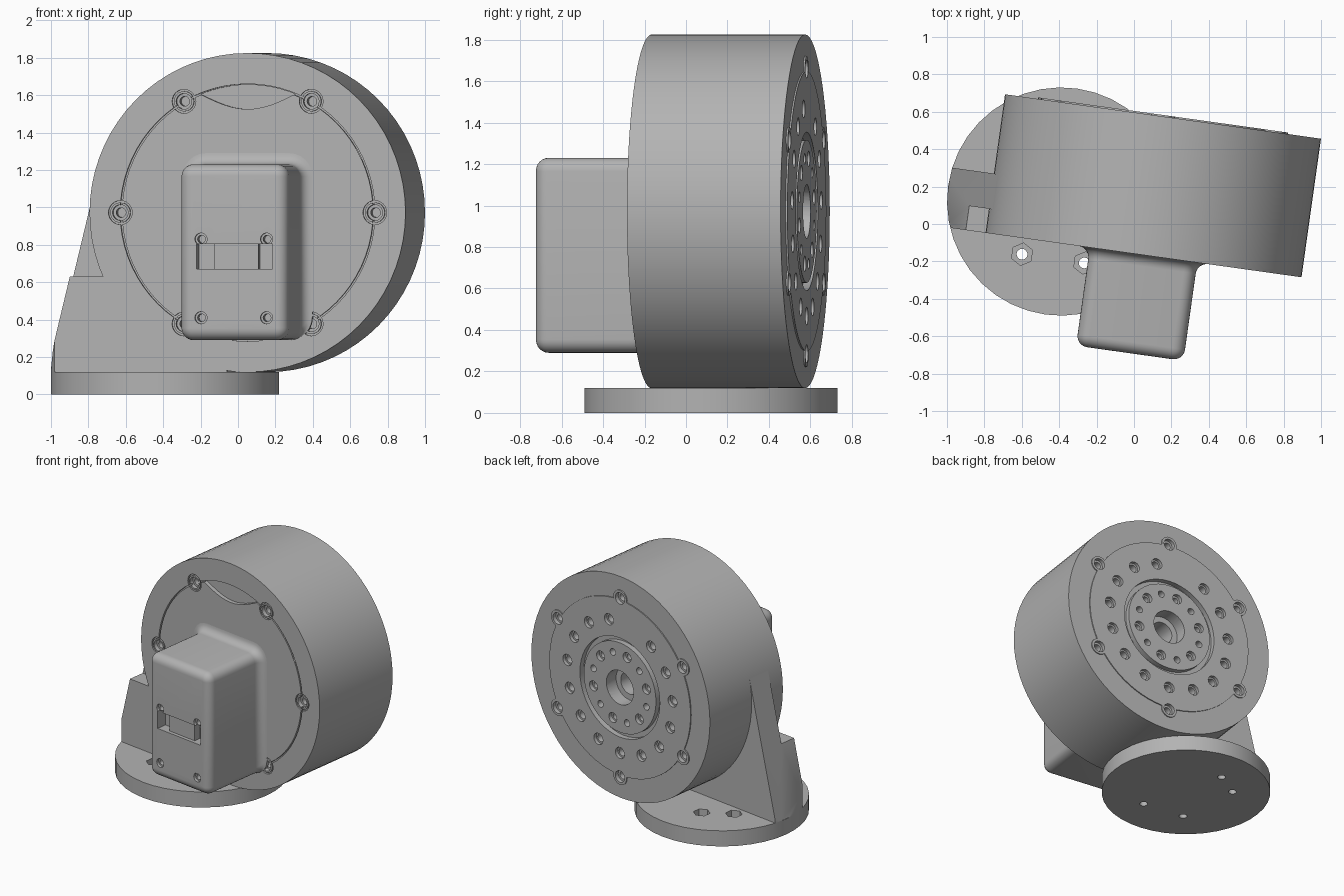
import bpy, bmesh
from math import sin, cos, pi, radians
from mathutils import Matrix

if "Cube" in bpy.data.objects:
    bpy.data.objects.remove(bpy.data.objects["Cube"], do_unlink=True)

grey = bpy.data.materials.new("plain grey")
grey.use_nodes = True
grey.diffuse_color = (0.45, 0.45, 0.45, 1)
grey.node_tree.nodes["Principled BSDF"].inputs["Base Color"].default_value = grey.diffuse_color

# The drum is turned a little about the vertical axis
PLACE = Matrix.Translation((0.051, -0.166, 0)) @ Matrix.Rotation(radians(-8), 4, 'Z')
R, DEPTH, CZ = 0.853, 0.748, 0.972
BASE_X, BASE_Y, BASE_R, BASE_H = -0.476, 0.222, 0.61, 0.12
FACE = DEPTH + 0.008


def make(name, bm):
    bmesh.ops.remove_doubles(bm, verts=bm.verts, dist=1e-5)
    bmesh.ops.recalc_face_normals(bm, faces=bm.faces)
    mesh = bpy.data.meshes.new(name)
    bm.to_mesh(mesh)
    bm.free()
    mesh.materials.append(grey)
    obj = bpy.data.objects.new(name, mesh)
    bpy.context.collection.objects.link(obj)
    return obj


def lathe(bm, profile, x=0, z=0, n=24):
    """Turn a closed (radius, y) profile around an axis along y."""
    rings = [[bm.verts.new((x + r * cos(2 * pi * i / n), y, z + r * sin(2 * pi * i / n)))
              for i in range(n)] for r, y in profile]
    for a, b in zip(rings, rings[1:] + rings[:1]):
        if a[0].co == b[0].co or (a[0].co.x == x and b[0].co.x == x):
            continue
        for i in range(n):
            j = (i + 1) % n
            bm.faces.new((a[i], a[j], b[j], b[i]))


def bore(bm, x, z, y, way, steps, n=20):
    """Stepped round hole: steps are (radius, depth) pairs."""
    profile, top = [(0, y - 0.03 * way)], -0.03
    for r, d in steps:
        profile += [(r, y + top * way), (r, y + d * way)]
        top = d
    lathe(bm, profile + [(0, y + top * way)], x, z, n)


def prism(bm, points, y0, y1):
    front = [bm.verts.new((x, y0, z)) for x, z in points]
    back = [bm.verts.new((x, y1, z)) for x, z in points]
    bm.faces.new(front)
    bm.faces.new(back[::-1])
    for i in range(len(points)):
        j = (i + 1) % len(points)
        bm.faces.new((front[i], back[i], back[j], front[j]))


def box(bm, x0, x1, y0, y1, z0, z1):
    prism(bm, [(x0, z0), (x1, z0), (x1, z1), (x0, z1)], y0, y1)


def post(bm, x, y, z0, z1, r, n):
    bmesh.ops.create_cone(bm, cap_ends=True, segments=n, radius1=r, radius2=r, depth=z1 - z0,
                          matrix=Matrix.Translation((x, y, (z0 + z1) / 2)))


def combine(obj, bm, operation='DIFFERENCE'):
    tool = make("cutter", bm)
    tool.hide_render = True
    mod = obj.modifiers.new("shape", 'BOOLEAN')
    mod.operation, mod.solver, mod.object = operation, 'EXACT', tool
    graph = bpy.context.evaluated_depsgraph_get()
    mesh = bpy.data.meshes.new_from_object(obj.evaluated_get(graph))
    obj.modifiers.clear()
    obj.data = mesh
    bpy.data.objects.remove(tool, do_unlink=True)


def polar(r, degrees):
    return r * cos(radians(degrees)), CZ + r * sin(radians(degrees))


# Drum body with a slightly raised rear plate
bm = bmesh.new()
lathe(bm, [(0, 0), (R, 0), (R, DEPTH), (0.675, DEPTH), (0.675, FACE), (0, FACE)], 0, CZ, 72)
drum = make("drum_housing", bm)
bm = bmesh.new()
for k in range(6):
    lathe(bm, [(0, 0.7), (0.063, 0.7), (0.063, FACE), (0, FACE)], *polar(0.687, 30 + 60 * k))
combine(drum, bm, 'UNION')

# Front cover seam and screw rims
bm = bmesh.new()
lathe(bm, [(0.678, -0.02), (0.688, -0.02), (0.688, 0.02), (0.678, 0.02)], 0, CZ, 72)
combine(drum, bm)
bm = bmesh.new()
for k in range(6):
    lathe(bm, [(0.054, -0.02), (0.064, -0.02), (0.064, 0.015), (0.054, 0.015)],
          *polar(0.687, 60 * k))
combine(drum, bm)

# Lens-shaped relief near the top of the cover
bm = bmesh.new()
upper = [polar(0.683, 68 + 44 * i / 12) for i in range(13)]
lower = [(-0.256 + 0.512 * i / 12, 1.605 - 0.08 * sin(pi * i / 12)) for i in range(1, 12)]
prism(bm, upper + lower, -0.02, 0.03)
combine(drum, bm)

# Screw holes, rear bolt circles, hub groove and centre bore
bm = bmesh.new()
for k in range(6):
    bore(bm, *polar(0.687, 60 * k), 0, 1, [(0.042, 0.03), (0.026, 0.09)])
    bore(bm, *polar(0.687, 30 + 60 * k), FACE, -1, [(0.044, 0.03), (0.028, 0.09)])
for k in range(15):
    if k != 3:
        bore(bm, *polar(0.505, 30 + 24 * k), FACE, -1, [(0.043, 0.025), (0.03, 0.09)])
for k in range(12):
    steps = [(0.038, 0.03), (0.024, 0.09)] if k % 2 else [(0.026, 0.08)]
    bore(bm, *polar(0.262, 15 + 30 * k), FACE, -1, steps)
lathe(bm, [(0.345, 0.8), (0.382, 0.8), (0.382, 0.716), (0.345, 0.716)], 0, CZ, 48)
bore(bm, 0, CZ, FACE, -1, [(0.13, 0.1), (0.085, 0.32)], 32)
combine(drum, bm)

# Round base with hexagonal nut pockets
bm = bmesh.new()
post(bm, BASE_X, BASE_Y, 0, BASE_H, BASE_R, 40)
base = make("base_disc", bm)
spots = [(-0.168, -0.308), (0.168, -0.308), (-0.284, 0.18), (-0.105, 0.318)]
for r, n, bottom in ((0.06, 6, 0.06), (0.029, 16, -0.05)):
    bm = bmesh.new()
    for x, y in spots:
        post(bm, BASE_X + x, BASE_Y + y, bottom, 0.2, r, n)
    combine(base, bm)

# Support bracket: tangent to the drum, trimmed to the base outline, with a step
bm = bmesh.new()
arc = [polar(R - 0.001, 166.4 + 96 * i / 24) for i in range(25)]
prism(bm, [(-1.083, BASE_H)] + arc + [(-0.11, BASE_H)], 0, 0.32)
bracket = make("support_bracket", bm)
bm = bmesh.new()
post(bm, BASE_X, BASE_Y, 0, 2, BASE_R, 40)
combine(bracket, bm, 'INTERSECT')
bm = bmesh.new()
box(bm, -1.3, -0.5, -0.1, 0.13, 0.63, 1.5)
combine(bracket, bm)

# Motor box: rounded rectangles lofted forward, flared where it meets the drum
def loop(bm, half, z0, z1, r, y, n=6):
    verts = []
    corners = [(half - r, z1 - r), (r - half, z1 - r), (r - half, z0 + r), (half - r, z0 + r)]
    for q, (cx, cz) in enumerate(corners):
        for i in range(n + 1):
            a = (q + i / n) * pi / 2
            verts.append(bm.verts.new((cx + r * cos(a), y, cz + r * sin(a))))
    return verts


bm = bmesh.new()
fillet, front = 0.06, -0.53
rings = [loop(bm, 0.35, 0.29, 1.29, 0.12, 0.02)]
for i in range(7):
    a = i / 6 * pi / 2
    out = fillet * (1 - sin(a))
    rings.append(loop(bm, 0.29 + out, 0.29, 1.23 + out, 0.065 + out, -fillet * (1 - cos(a))))
for i in range(7):
    a = i / 6 * pi / 2
    cut = fillet * (1 - cos(a))
    rings.append(loop(bm, 0.29 - cut, 0.29 + cut, 1.23 - cut, 0.065 - cut,
                      front + fillet * (1 - sin(a))))
for a, b in zip(rings, rings[1:]):
    for i in range(len(a)):
        j = (i + 1) % len(a)
        bm.faces.new((a[i], a[j], b[j], b[i]))
bm.faces.new(rings[0])
bm.faces.new(rings[-1])
motor_box = make("motor_box", bm)

# Connector slot and four screw holes in the box front
bm = bmesh.new()
box(bm, -0.2, 0.21, front - 0.05, front + 0.08, 0.67, 0.805)
combine(motor_box, bm)
bm = bmesh.new()
for x in (-0.177, 0.177):
    for z in (0.83, 0.41):
        bore(bm, x, z, front, 1, [(0.033, 0.02), (0.021, 0.08)], 16)
combine(motor_box, bm)
bm = bmesh.new()
box(bm, -0.11, 0.13, front + 0.025, front + 0.085, 0.671, 0.804)
connector = make("connector", bm)

# Turn everything into place and shade
for obj in (drum, base, bracket, motor_box, connector):
    obj.data.transform(PLACE)
    obj.data.name = obj.name
    bpy.ops.object.select_all(action='DESELECT')
    obj.select_set(True)
    bpy.context.view_layer.objects.active = obj
    bpy.ops.object.shade_smooth_by_angle(angle=radians(30))
